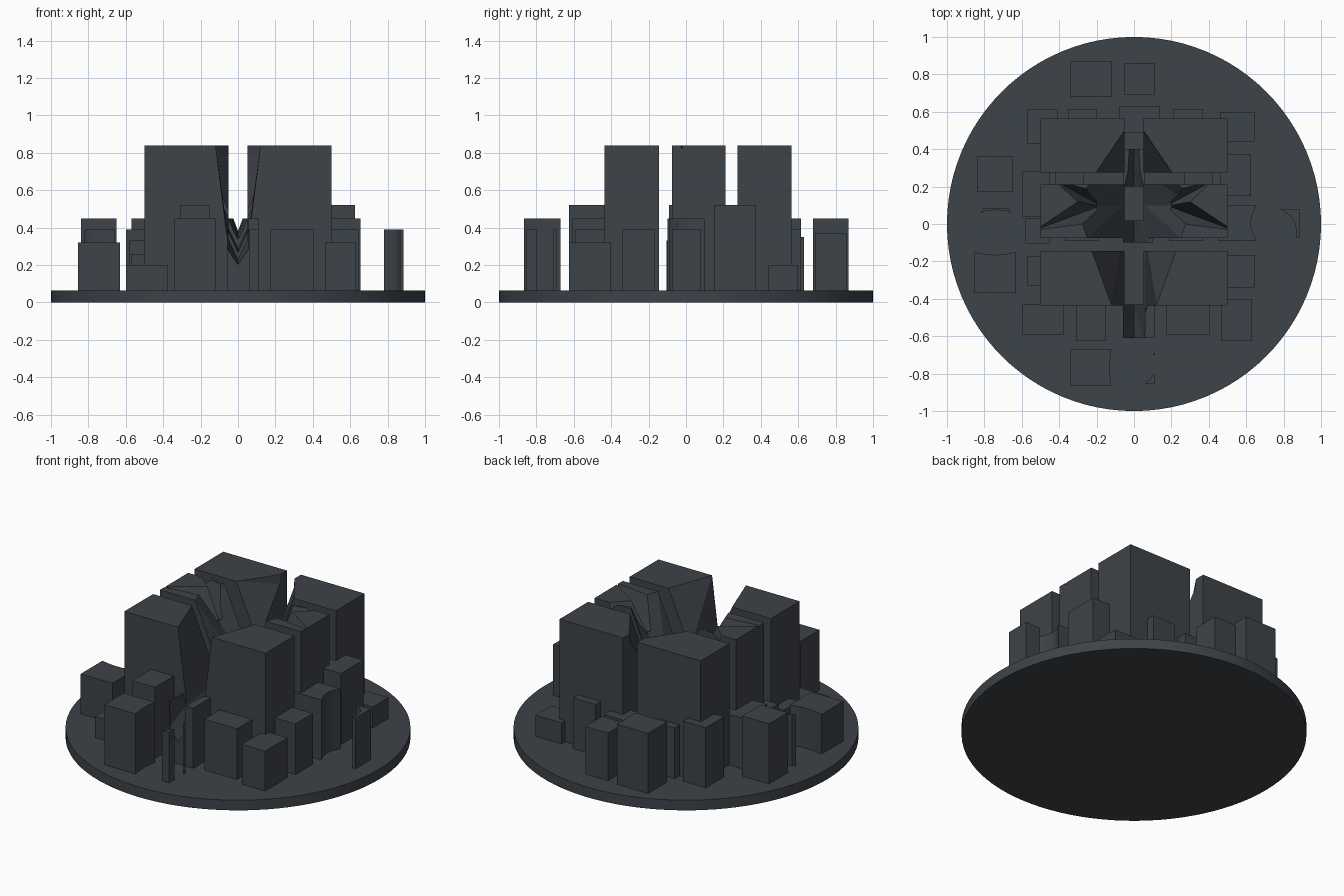
import bpy, bmesh, math
from mathutils import Vector

if "Cube" in bpy.data.objects:
    bpy.data.objects.remove(bpy.data.objects["Cube"])

slate = bpy.data.materials.new("dark_slate")
slate.diffuse_color = (0.048, 0.056, 0.066, 1)
slate.use_nodes = True
slate.node_tree.nodes["Principled BSDF"].inputs["Base Color"].default_value = slate.diffuse_color
BASE = 0.065


def finish(name, bm):
    bmesh.ops.recalc_face_normals(bm, faces=bm.faces)
    me = bpy.data.meshes.new(name)
    bm.to_mesh(me)
    bm.free()
    me.materials.append(slate)
    ob = bpy.data.objects.new(name, me)
    bpy.context.collection.objects.link(ob)
    return ob


def prism(name, pts, z0, z1):
    bm = bmesh.new()
    f = bm.faces.new([bm.verts.new((x, y, z0)) for x, y in pts])
    r = bmesh.ops.extrude_face_region(bm, geom=[f])
    for v in r["geom"]:
        if isinstance(v, bmesh.types.BMVert):
            v.co.z = z1
    return finish(name, bm)


def block(name, x0, x1, y0, y1, top):
    return prism(name, [(x0, y0), (x1, y0), (x1, y1), (x0, y1)], BASE - 0.01, top)


def loft(name, rings):
    bm = bmesh.new()
    loops = [[bm.verts.new(p) for p in ring] for ring in rings]
    n = len(loops[0])
    for a, b in zip(loops, loops[1:]):
        for i in range(n):
            j = (i + 1) % n
            bm.faces.new((a[i], a[j], b[j], b[i]))
    bm.faces.new(loops[0])
    bm.faces.new(loops[-1])
    bmesh.ops.triangulate(bm, faces=bm.faces)
    ob = finish(name, bm)
    ob.hide_render = True
    return ob


def carve(ob, cutters):
    bpy.context.view_layer.objects.active = ob
    for c in cutters:
        m = ob.modifiers.new("carve", 'BOOLEAN')
        m.operation, m.solver, m.object = 'DIFFERENCE', 'EXACT', c
        bpy.ops.object.modifier_apply(modifier=m.name)


# round base
prism("base_disc", [(math.cos(math.tau * i / 96), math.sin(math.tau * i / 96))
                    for i in range(96)], 0, BASE)

# valley cutter: y, keel z, shoulder x, shoulder z, half width at tower top
sections = [(-0.63, 0.20, 0.055, 0.28, 0.06), (-0.435, 0.23, 0.06, 0.36, 0.12),
            (-0.075, 0.27, 0.06, 0.40, 0.25), (0.10, 0.31, 0.06, 0.42, 0.31),
            (0.28, 0.36, 0.052, 0.50, 0.20), (0.50, 0.40, 0.045, 0.78, 0.05)]
valley = loft("valley_cutter", [[(-w, y, 0.84), (-s, y, zs), (0, y, k), (s, y, zs),
                                 (w, y, 0.84), (w, y, 1.0), (-w, y, 1.0)]
                                for y, k, s, zs, w in sections])


# pointed grooves running outward from the valley
def spike(name, side, root, tip, half, depth):
    a, b = Vector(root), Vector(tip)
    n = (b - a).orthogonal().normalized() * half
    def ring(p, t, d):
        return [(side * (p.x - n.x * t), p.y - n.y * t, 0.86), (side * p.x, p.y, 0.84 - d),
                (side * (p.x + n.x * t), p.y + n.y * t, 0.86)]
    return loft(name, [ring(a, 1, depth), ring(b, 0.1, 0.004)])


grooves = {s: [spike("side_groove_cutter", s, (0.20, 0.09), (0.52, -0.03), 0.09, 0.22),
               spike("rear_groove_cutter", s, (0.20, 0.11), (0.42, 0.23), 0.07, 0.22)]
           for s in (-1, 1)}

# six towers
for s, side in ((-1, "left"), (1, "right")):
    for row, y0, y1 in (("front", -0.435, -0.145), ("middle", -0.075, 0.21), ("back", 0.275, 0.565)):
        xs = sorted((s * 0.05, s * 0.5))
        t = block(f"{row}_{side}_tower", *xs, y0, y1, 0.84)
        carve(t, [valley] + (grooves[s] if row == "middle" else []))

# low blocks along the valley floor
for y0, y1, w in ((-0.61, -0.43, 0.11), (-0.10, 0.02, 0.10), (0.20, 0.40, 0.06)):
    carve(block("valley_block", -min(w, 0.06), w, y0, y1, 0.45), [valley])

# ring of small buildings
small = [
    (-0.34, -0.12, 0.68, 0.87, 0.45), (-0.05, 0.11, 0.69, 0.86, 0.37),
    (-0.84, -0.65, 0.17, 0.36, 0.45),
    (-0.57, -0.41, 0.43, 0.615, 0.45), (-0.35, -0.20, 0.45, 0.615, 0.39),
    (-0.08, 0.14, 0.49, 0.63, 0.35), (0.21, 0.37, 0.45, 0.615, 0.39),
    (0.46, 0.645, 0.44, 0.60, 0.20), (0.46, 0.625, 0.15, 0.375, 0.52),
    (0.47, 0.645, -0.34, -0.165, 0.39), (0.465, 0.63, -0.625, -0.40, 0.32),
    (0.175, 0.405, -0.59, -0.43, 0.39), (-0.31, -0.15, -0.625, -0.43, 0.52),
    (-0.60, -0.375, -0.59, -0.43, 0.20), (-0.60, -0.45, 0.04, 0.28, 0.39),
    (-0.58, -0.45, -0.105, 0.03, 0.33), (-0.57, -0.45, -0.33, -0.175, 0.26),
    (-0.42, -0.27, 0.15, 0.30, 0.39), (0.27, 0.42, 0.15, 0.30, 0.39),
    (-0.37, -0.19, -0.09, 0.0, 0.45), (0.19, 0.37, -0.09, 0.0, 0.52),
]
for b in small:
    block("small_building", *b)


# buildings with hollowed sides
def arc(x0, y0, x1, y1, bulge, n=8):
    d = Vector((x1 - x0, y1 - y0))
    nrm = Vector((-d.y, d.x)).normalized() * bulge
    return [(x0 + d.x * i / n + nrm.x * math.sin(math.pi * i / n),
             y0 + d.y * i / n + nrm.y * math.sin(math.pi * i / n)) for i in range(n + 1)]


prism("hollowed_right_building", [(0.45, 0.10), (0.45, -0.09)]
      + arc(0.655, -0.09, 0.655, 0.10, 0.03), BASE - 0.01, 0.45)
prism("hollowed_left_building", [(-0.855, -0.37), (-0.63, -0.37)]
      + arc(-0.63, -0.15, -0.855, -0.15, 0.015), BASE - 0.01, 0.32)
prism("hollowed_front_building", [(-0.34, 0.0 - 0.67), (-0.34, -0.865)]
      + arc(-0.12, -0.865, -0.12, -0.67, 0.01), BASE - 0.01, 0.45)

# thin remnant walls
prism("right_remnant_wall", [(0.885, -0.075), (0.885, 0.08)]
      + arc(0.78, 0.08, 0.865, -0.075, 0.035), BASE - 0.01, 0.39)
prism("left_remnant_wall", [(-0.66, 0.06), (-0.67, 0.083), (-0.81, 0.083), (-0.82, 0.06)]
      + arc(-0.80, 0.068, -0.68, 0.068, 0.006), BASE - 0.01, 0.39)
prism("front_remnant_corner", [(0.06, -0.855), (0.11, -0.855), (0.11, -0.80)], BASE - 0.01, 0.39)
prism("front_remnant_post", [(0.10, -0.69), (0.11, -0.71), (0.11, -0.69)], BASE - 0.01, 0.39)

# remove the cutters
for c in [valley] + grooves[-1] + grooves[1]:
    bpy.data.objects.remove(c)
